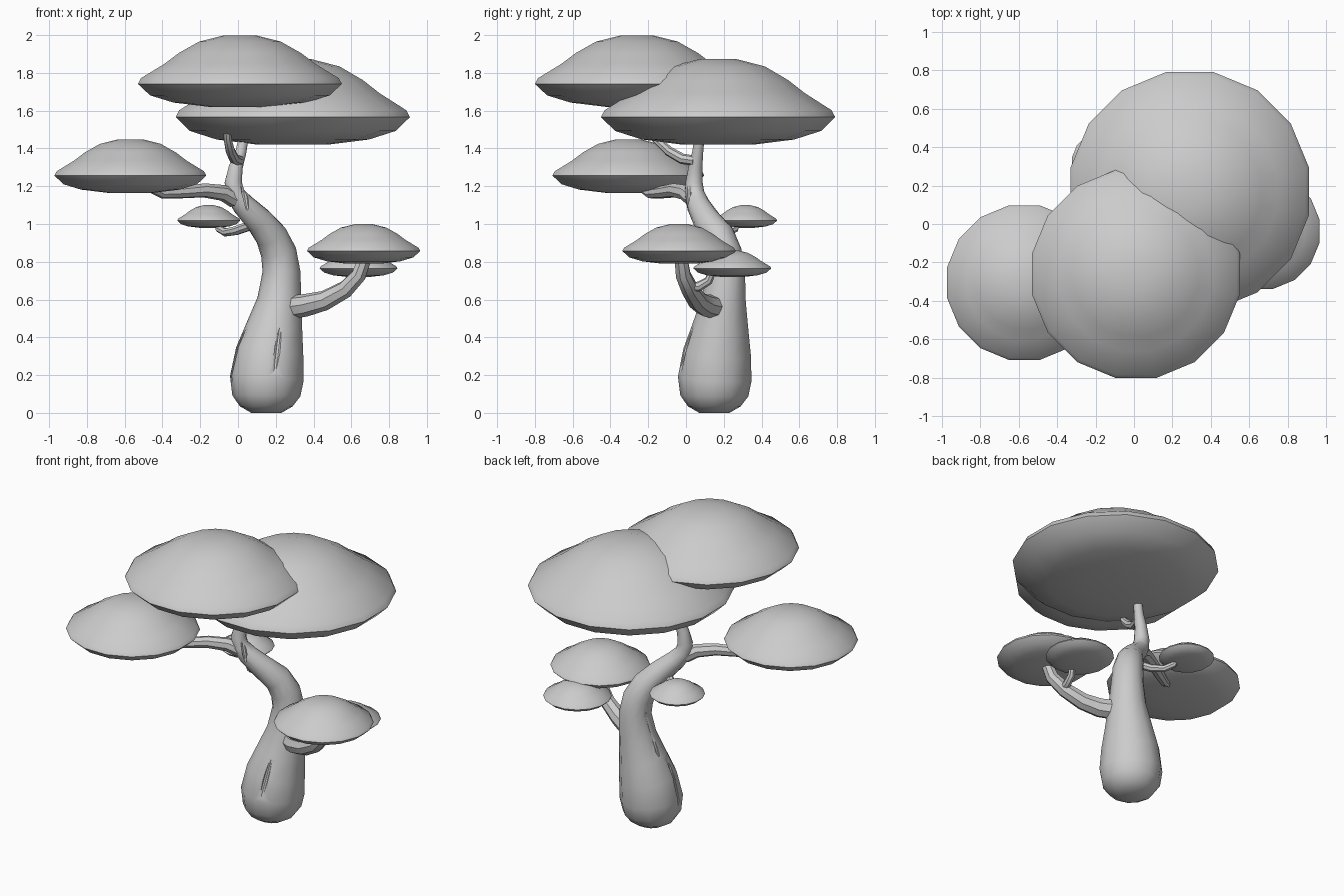
import bpy, bmesh, math
from mathutils import Vector

if "Cube" in bpy.data.objects:
    bpy.data.objects.remove(bpy.data.objects["Cube"])


def finish(name, bm, angle=40):
    bmesh.ops.recalc_face_normals(bm, faces=bm.faces)
    me = bpy.data.meshes.new(name)
    bm.to_mesh(me)
    bm.free()
    ob = bpy.data.objects.new(name, me)
    bpy.context.collection.objects.link(ob)
    smooth(ob, angle)
    return ob


def smooth(ob, angle=40):
    bpy.ops.object.select_all(action='DESELECT')
    ob.select_set(True)
    bpy.context.view_layer.objects.active = ob
    bpy.ops.object.shade_smooth_by_angle(angle=math.radians(angle))


def skin(bm, rings):
    n = len(rings[0])
    for a, b in zip(rings, rings[1:]):
        for i in range(n):
            j = (i + 1) % n
            bm.faces.new((a[i], a[j], b[j], b[i]))
    bm.faces.new(rings[0])
    bm.faces.new(rings[-1])


# Tapered tube through (x, y, z, radius) points
def tube(name, pts, sides):
    bm = bmesh.new()
    ps = [Vector(p[:3]) for p in pts]
    side = None
    rings = []
    for k, p in enumerate(ps):
        t = (ps[min(k + 1, len(ps) - 1)] - ps[max(k - 1, 0)]).normalized()
        ref = side if side else (Vector((1, 0, 0)) if abs(t.x) < 0.8 else Vector((0, 0, 1)))
        side = (ref - t * ref.dot(t)).normalized()
        up = t.cross(side)
        rings.append([bm.verts.new(p + pts[k][3] * (side * math.cos(a) + up * math.sin(a)))
                      for a in (2 * math.pi * i / sides for i in range(sides))])
    skin(bm, rings)
    return finish(name, bm)


# Domed foliage pad: fractions of radius and height
PROFILE = [(0.3, 0), (0.65, 0.06), (0.88, 0.16), (1, 0.32), (0.97, 0.40),
           (0.74, 0.60), (0.6, 0.75), (0.4, 0.91), (0.16, 0.995)]


def pad(name, x, y, r, z0, z1, sides=16):
    bm = bmesh.new()
    r /= math.cos(math.pi / sides)
    rings = [[bm.verts.new((x + f * r * math.cos(a), y + f * r * math.sin(a), z0 + h * (z1 - z0)))
              for a in (2 * math.pi * (i + 0.5) / sides for i in range(sides))]
             for f, h in PROFILE]
    skin(bm, rings)
    return finish(name, bm, 60)


pad("foliage_top", 0.01, -0.26, 0.54, 1.62, 2.0)
pad("foliage_back", 0.29, 0.17, 0.62, 1.42, 1.875)
pad("foliage_left", -0.57, -0.305, 0.402, 1.165, 1.45)
pad("foliage_right", 0.665, -0.037, 0.3, 0.79, 1.0)
pad("foliage_right_small", 0.638, 0.245, 0.206, 0.72, 0.86)
pad("foliage_back_small", -0.155, 0.315, 0.167, 0.98, 1.1)

# Trunk
trunk = tube("trunk", [
    (.15, .15, 0, .08), (.15, .15, .035, .14), (.15, .15, .09, .18), (.152, .152, .18, .195),
    (.168, .165, .32, .18), (.193, .182, .45, .15), (.22, .2, .6, .117), (.23, .212, .75, .1),
    (.215, .2, .85, .095), (.175, .17, .94, .086), (.11, .11, 1.02, .074), (.03, .065, 1.1, .062),
    (-.015, .045, 1.16, .053), (-.025, .043, 1.22, .047), (-.012, .05, 1.3, .038),
    (.015, .062, 1.38, .03), (.035, .075, 1.48, .026)], 12)

# Bark slits cut into the trunk
for i, (p, q) in enumerate([
        ((.19, -.048, .18), (.225, .035, .47)),
        ((.06, .2, .48), (.135, .24, .79)),
        ((-.04, .13, .15), (.035, .14, .45)),
        ((.05, .015, 1.07), (.02, .01, 1.25))]):
    p, q = Vector(p), Vector(q)
    bm = bmesh.new()
    bmesh.ops.create_uvsphere(bm, u_segments=8, v_segments=8, radius=1)
    bmesh.ops.scale(bm, verts=bm.verts, vec=(.016, .016, (q - p).length / 2))
    rot = (q - p).to_track_quat('Z', 'Y').to_matrix()
    bmesh.ops.rotate(bm, verts=bm.verts, matrix=rot)
    bmesh.ops.translate(bm, verts=bm.verts, vec=(p + q) / 2)
    cutter = finish("slit_cutter", bm)
    mod = trunk.modifiers.new("slit", 'BOOLEAN')
    mod.operation, mod.object, mod.solver = 'DIFFERENCE', cutter, 'EXACT'
    bpy.context.view_layer.objects.active = trunk
    bpy.ops.object.modifier_apply(modifier=mod.name)
    bpy.data.objects.remove(cutter)
smooth(trunk)

# Branches
tube("branch_left", [(-.02, .04, 1.13, .045), (-.08, .0, 1.165, .043), (-.18, -.06, 1.178, .038),
                     (-.3, -.13, 1.168, .033), (-.4, -.19, 1.163, .028), (-.48, -.24, 1.2, .025)], 8)
tube("branch_top", [(.01, .045, 1.335, .027), (-.02, -.02, 1.345, .028), (-.04, -.09, 1.385, .026),
                    (-.055, -.16, 1.45, .022), (-.06, -.18, 1.52, .02)], 8)
tube("branch_right", [(.29, .15, .56, .062), (.36, .1, .57, .06), (.46, .06, .595, .053),
                      (.57, .02, .655, .047), (.64, -.015, .73, .042), (.68, -.03, .84, .035)], 8)
tube("branch_right_small", [(.58, .02, .665, .026), (.59, .07, .67, .026), (.6, .12, .7, .023),
                            (.61, .14, .75, .02)], 8)
tube("branch_back_small", [(.06, .1, .99, .026), (-.01, .15, .965, .025), (-.065, .21, .955, .022),
                           (-.1, .26, .975, .02), (-.11, .27, 1.01, .017)], 8)
